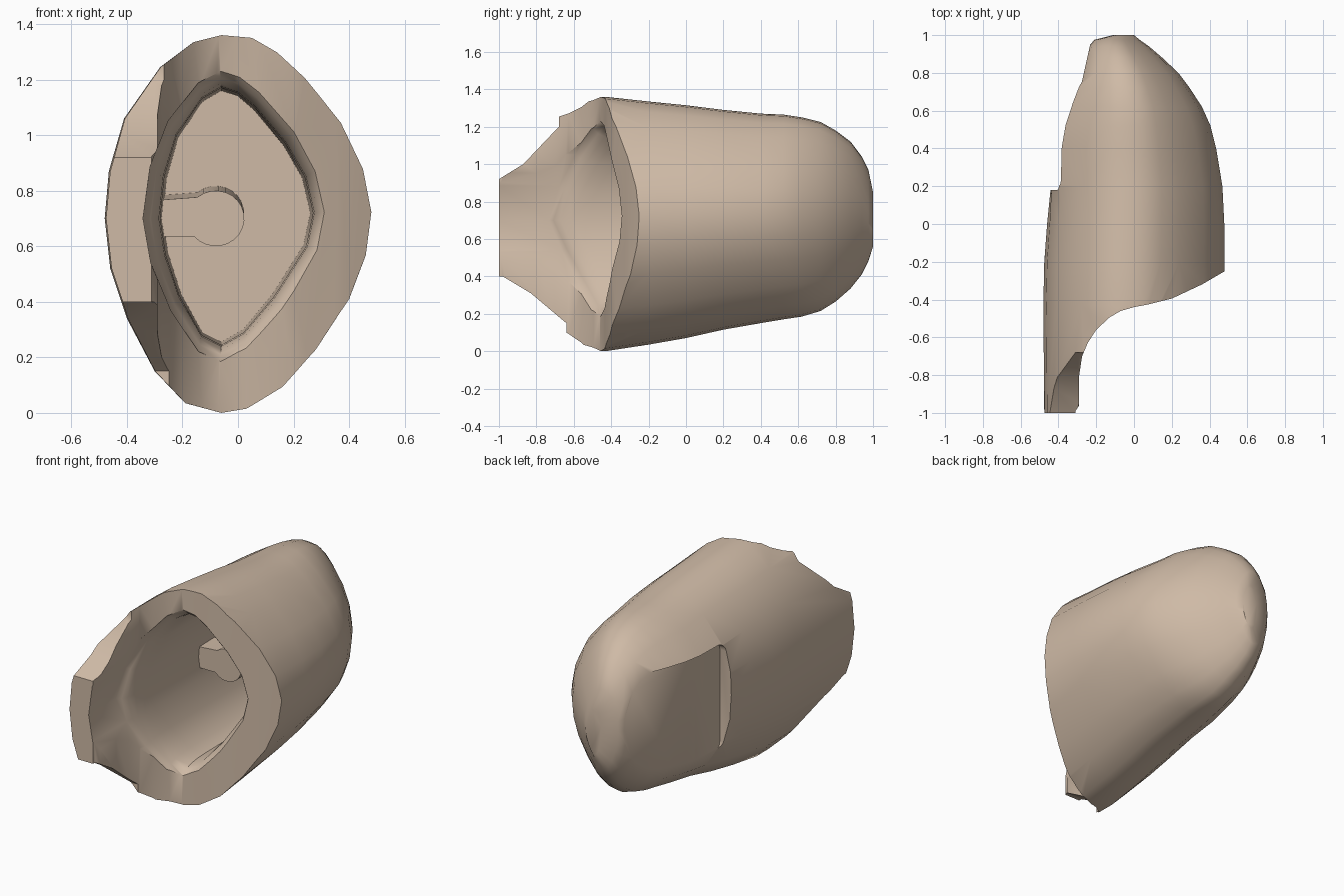
import bpy, bmesh, math
from mathutils import Vector

if "Cube" in bpy.data.objects:
    bpy.data.objects.remove(bpy.data.objects["Cube"])


def make(name, rings):
    """Closed loft through rings that share a point count."""
    bm = bmesh.new()
    loops = [[bm.verts.new(p) for p in r] for r in rings]
    n = len(loops[0])
    for a, b in zip(loops, loops[1:]):
        for i in range(n):
            j = (i + 1) % n
            bm.faces.new((a[i], a[j], b[j], b[i]))
    bm.faces.new(loops[0])
    bm.faces.new(loops[-1])
    bmesh.ops.recalc_face_normals(bm, faces=bm.faces)
    me = bpy.data.meshes.new(name)
    bm.to_mesh(me)
    bm.free()
    ob = bpy.data.objects.new(name, me)
    bpy.context.collection.objects.link(ob)
    return ob


def prism(name, pts, axis, lo, hi):
    """Extrude a 2D profile along an axis (0 = x, 1 = y, 2 = z)."""
    def place(p, d):
        c = list(p)
        c.insert(axis, d)
        return Vector(c)
    return make(name, [[place(p, d) for p in pts] for d in (lo, hi)])


def cut(target, cutter):
    m = target.modifiers.new("cut", 'BOOLEAN')
    m.operation = 'DIFFERENCE'
    m.solver = 'EXACT'
    m.object = cutter
    bpy.context.view_layer.objects.active = target
    bpy.ops.object.modifier_apply(modifier=m.name)
    bpy.data.objects.remove(cutter)


tan = bpy.data.materials.new("tan")
tan.diffuse_color = (.62, .49, .38, 1)
tan.use_nodes = True
tan.node_tree.nodes["Principled BSDF"].inputs["Base Color"].default_value = tan.diffuse_color


def finish(ob, angle):
    ob.data.materials.clear()
    ob.data.materials.append(tan)
    bpy.ops.object.select_all(action='DESELECT')
    ob.select_set(True)
    bpy.context.view_layer.objects.active = ob
    bpy.ops.object.shade_smooth_by_angle(angle=math.radians(angle))


# Outer body: egg-shaped outline scaled through sections along y
outline = [(-.06, 1.36), (.05, 1.35), (.14, 1.3), (.24, 1.21), (.37, 1.05), (.45, .88),
           (.48, .72), (.46, .56), (.4, .4), (.28, .22), (.16, .09), (.03, .015),
           (-.06, 0), (-.19, .035), (-.3, .15), (-.4, .34), (-.46, .52), (-.48, .7),
           (-.465, .87), (-.41, 1.06), (-.28, 1.245), (-.16, 1.335)]
# y, left, right, bottom, top, extra squareness of the left side
sections = [(-1, -.475, .48, 0, 1.36, 0), (-.43, -.48, .48, 0, 1.36, 0),
            (-.2, -.475, .48, .035, 1.335, 0), (0, -.46, .478, .07, 1.315, .003),
            (.2, -.44, .468, .115, 1.29, .022), (.4, -.425, .435, .15, 1.27, .036),
            (.52, -.40, .405, .17, 1.265, .036), (.62, -.37, .36, .185, 1.25, .034),
            (.72, -.338, .295, .215, 1.225, .03), (.8, -.308, .235, .265, 1.18, .024),
            (.88, -.272, .15, .335, 1.12, .014), (.94, -.24, .08, .41, 1.04, .005),
            (.975, -.21, .03, .48, .97, 0), (1, -.11, 0, .56, .85, 0)]


def side_bulge(x, z):
    """Weight of the squared-off corners on the left side."""
    return max(0, 1 - abs(abs(z - .7) - .36) / .32) if x < -.25 else 0


body = make("shell_body", [[((l + r) / 2 + x * (r - l) / .96 - k * side_bulge(x, z), y,
                             b + z * (t - b) / 1.36) for x, z in outline]
                           for y, l, r, b, t, k in sections])

# Curved front opening, leaving the side flap
rim = [(.48, -.25), (.36, -.32), (.2, -.395), (.08, -.425), (0, -.44), (-.07, -.46),
       (-.13, -.495), (-.2, -.56), (-.245, -.63), (-.275, -.7), (-.29, -.8)]
cut(body, prism("front_cutter", [(.7, -.14)] + rim + [
    (-.29, -.96), (-.31, -.99), (-.33, -1.2), (.7, -1.2)], 2, -.3, 1.7))
# Tapered upper and lower edges of the flap
cut(body, prism("flap_top_cutter", [(-1.3, .92), (-1, .92), (-.87, 1), (-.68, 1.2),
                                    (-.68, 1.6), (-1.3, 1.6)], 0, -.8, .8))
cut(body, prism("flap_bottom_cutter", [(-1.3, .4), (-.98, .4), (-.83, .31), (-.64, .15),
                                       (-.64, -.2), (-1.3, -.2)], 0, -.8, .8))


def rim_y(x):
    """Depth of the front rim at a given x."""
    for (x0, y0), (x1, y1) in zip(rim, rim[1:]):
        if x1 <= x <= x0:
            return y0 + (y1 - y0) * (x - x0) / (x1 - x0)
    return rim[-1][1]


# Inner pocket with a rounded, flared mouth that follows the rim
mouth = [(-.06, 1.17), (0, 1.15), (.06, 1.1), (.17, .97), (.24, .85), (.27, .72), (.245, .6),
         (.13, .42), (.02, .29), (-.06, .245), (-.13, .28), (-.21, .42), (-.26, .57),
         (-.28, .7), (-.265, .85), (-.22, 1), (-.13, 1.13)]


def pocket_ring(offset, depth=None, flat_y=None):
    ring = []
    for x, z in mouth:
        d = Vector((x + .04, z - .7))
        d = d.normalized() * (d.length + offset)
        y = rim_y(x) + depth if flat_y is None else flat_y
        ring.append((d.x - .04, y, d.y + .7))
    return ring


cut(body, make("pocket_cutter", [pocket_ring(.065, flat_y=-1.4)]
               + [pocket_ring(o, depth=d) for d, o in
                  [(0, .06), (.025, .035), (.06, .017), (.12, .005), (.2, 0)]]
               + [pocket_ring(-.01, flat_y=.55)]))

# Rounded flat recess on the left side near the back
recess = prism("recess_cutter", [(-.8, .18), (-.362, .18), (-.35, .42), (-.21, 1.05), (-.8, 1.05)],
               2, .36, 1.04)
bm = bmesh.new()
bm.from_mesh(recess.data)
corner = [e for e in bm.edges if all(abs(v.co.y - .18) < 1e-4 for v in e.verts)
          and abs(e.verts[0].co.z - e.verts[1].co.z) < 1e-4]
bmesh.ops.bevel(bm, geom=corner, offset=.05, segments=4, profile=.5, affect='EDGES')
bm.to_mesh(recess.data)
bm.free()
cut(body, recess)
finish(body, 45)

# Keyhole-shaped stop inside the pocket, drafted slightly toward its root
arc = [math.radians(a) for a in range(-140, 131, 15)]
key = [(-.3, .635)] + [(-.08 + .103 * math.cos(a), .7 + .1 * math.sin(a)) for a in arc] + [(-.3, .765)]
stop = make("inner_stop", [[(x, 0, z) for x, z in key],
                           [(x, .57, z + (.017 if z > .7 else 0)) for x, z in key]])
finish(stop, 30)
